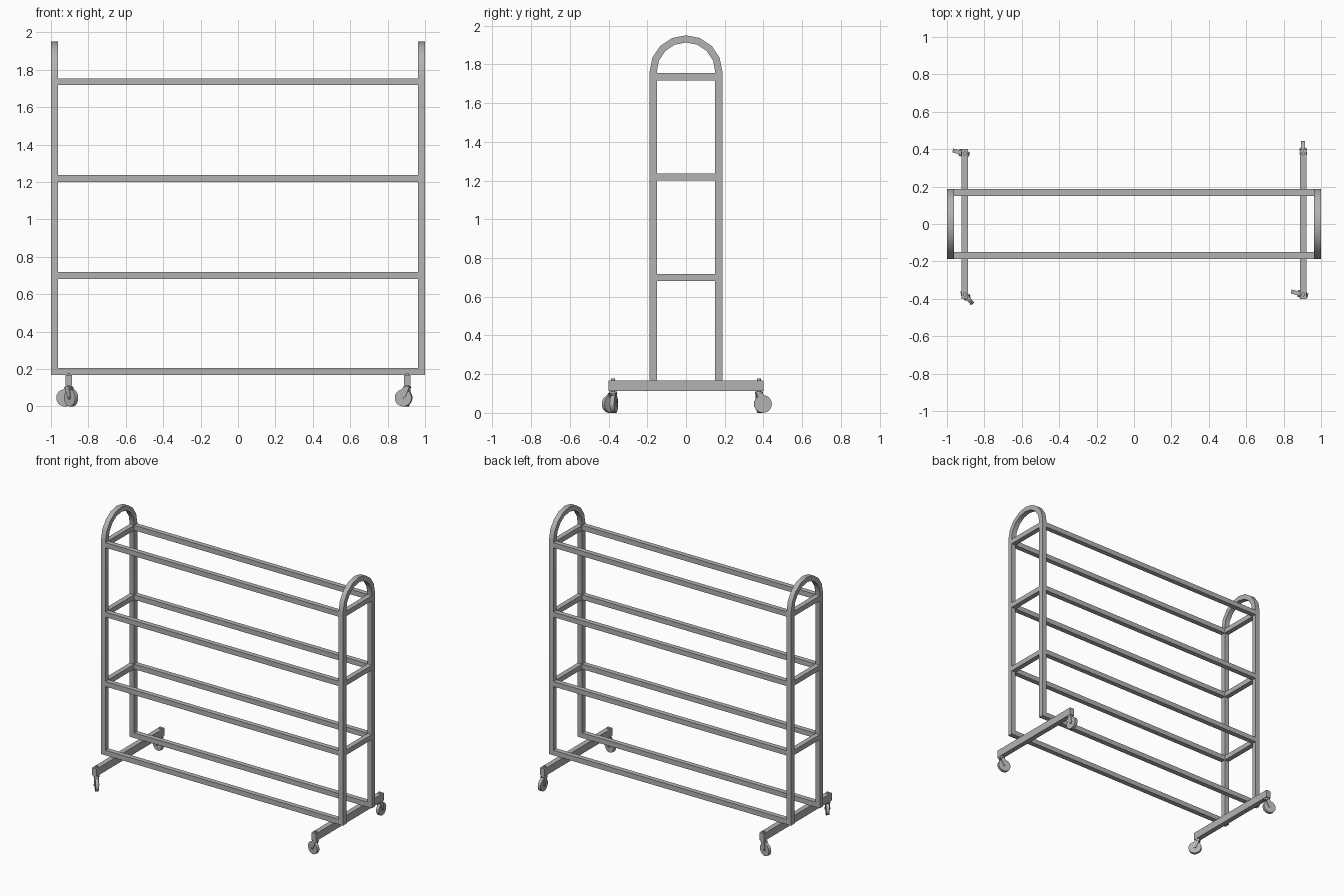
import bpy, bmesh, math
from mathutils import Matrix, Vector

if "Cube" in bpy.data.objects:
    bpy.data.objects.remove(bpy.data.objects["Cube"])

grey = bpy.data.materials.new("steel grey")
grey.use_nodes = True
COLOUR = (0.45, 0.45, 0.45, 1)
grey.diffuse_color = COLOUR
grey.node_tree.nodes["Principled BSDF"].inputs["Base Color"].default_value = COLOUR

T = 0.037           # tube size
HALF_Y = 0.188      # half depth of the end frames
FOOT = 0.168        # top of the base bars
SPRING = 1.762      # height where the arch begins


def finish(name, bm, matrix=None):
    bmesh.ops.recalc_face_normals(bm, faces=bm.faces)
    mesh = bpy.data.meshes.new(name)
    bm.to_mesh(mesh)
    bm.free()
    if matrix:
        mesh.transform(matrix)
    mesh.materials.append(grey)
    ob = bpy.data.objects.new(name, mesh)
    bpy.context.collection.objects.link(ob)
    bpy.ops.object.select_all(action="DESELECT")
    ob.select_set(True)
    bpy.context.view_layer.objects.active = ob
    bpy.ops.object.shade_smooth_by_angle(angle=math.radians(35))
    return ob


def box(name, centre, size):
    bm = bmesh.new()
    bmesh.ops.create_cube(bm, size=1)
    bmesh.ops.scale(bm, vec=size, verts=bm.verts)
    return finish(name, bm, Matrix.Translation(centre))


def cylinder(name, radius, depth, matrix, sides=20):
    bm = bmesh.new()
    bmesh.ops.create_cone(bm, cap_ends=True, segments=sides, radius1=radius,
                          radius2=radius, depth=depth)
    return finish(name, bm, matrix)


def arched_frame(name, x):
    # Two legs joined by a half-round arch, square in section
    arc = [math.pi * i / 8 for i in range(9)]

    def line(r):
        arch = [(r * math.cos(a), SPRING + r * math.sin(a)) for a in arc]
        return [(r, FOOT)] + arch + [(-r, FOOT)]

    bm = bmesh.new()
    rings = []
    for (yo, zo), (yi, zi) in zip(line(HALF_Y), line(HALF_Y - T)):
        rings.append([bm.verts.new(p) for p in (
            (x - T / 2, yo, zo), (x + T / 2, yo, zo),
            (x + T / 2, yi, zi), (x - T / 2, yi, zi))])
    for a, b in zip(rings, rings[1:]):
        for i in range(4):
            j = (i + 1) % 4
            bm.faces.new((a[i], a[j], b[j], b[i]))
    bm.faces.new(rings[0])
    bm.faces.new(rings[-1])
    finish(name, bm)


def fork_plate(name, y, matrix):
    # Cheek that leans back from the swivel to the axle
    profile = [(-0.016, 0.104), (0.02, 0.104), (0.032, 0.05),
               (0.026, 0.038), (0.014, 0.038), (0.008, 0.05)]
    bm = bmesh.new()
    face = bm.faces.new([bm.verts.new((px, y - 0.002, pz)) for px, pz in profile])
    new = bmesh.ops.extrude_face_region(bm, geom=[face])["geom"]
    bmesh.ops.translate(bm, vec=(0, 0.004, 0),
                        verts=[v for v in new if isinstance(v, bmesh.types.BMVert)])
    finish(name, bm, matrix)


def caster(label, x, y, heading):
    # Swivelled wheel in a fork, trailing along the heading
    m = Matrix.Translation((x, y, 0)) @ Matrix.Rotation(math.radians(heading), 4, "Z")
    across = Matrix.Rotation(math.pi / 2, 4, "X")
    axle = m @ Matrix.Translation((0.02, 0, 0.046)) @ across
    cylinder(label + "_wheel", 0.046, 0.022, axle, 24)
    cylinder(label + "_axle", 0.006, 0.04, axle, 12)
    for side, s in (("left", 1), ("right", -1)):
        fork_plate(f"{label}_{side}_fork", s * 0.0145, m)
    cylinder(label + "_swivel", 0.02, 0.012, m @ Matrix.Translation((0, 0, 0.104)))
    cylinder(label + "_bolt", 0.01, 0.07, m @ Matrix.Translation((0, 0, 0.142)), 12)


# End frames, their cross bars and the wheeled base bars
LEVELS = (0.7, 1.218, 1.736)
for side, s in (("left", 1), ("right", -1)):
    arched_frame(side + "_arched_frame", s * (1 - T / 2))
    for i, z in enumerate(LEVELS):
        box(f"{side}_cross_bar_{i + 1}", (s * (1 - T / 2), 0, z),
            (T, 2 * (HALF_Y - T), T))
    box(side + "_base_bar", (s * 0.905, 0, 0.14), (T, 0.8, 0.056))

# Long rails, front and back
for side, s in (("front", -1), ("back", 1)):
    y = s * (HALF_Y - T / 2)
    for i, z in enumerate(LEVELS):
        box(f"{side}_rail_{i + 1}", (0, y, z), (2 - 2 * T, T, T))
    box(side + "_bottom_rail", (0, y, FOOT + T / 2), (2 - 2 * T, T, T))

# Casters, each turned its own way
caster("front_right_caster", -0.905, -0.377, -50)
caster("back_right_caster", -0.905, 0.377, 166)
caster("front_left_caster", 0.905, -0.377, 166)
caster("back_left_caster", 0.905, 0.377, 92)
